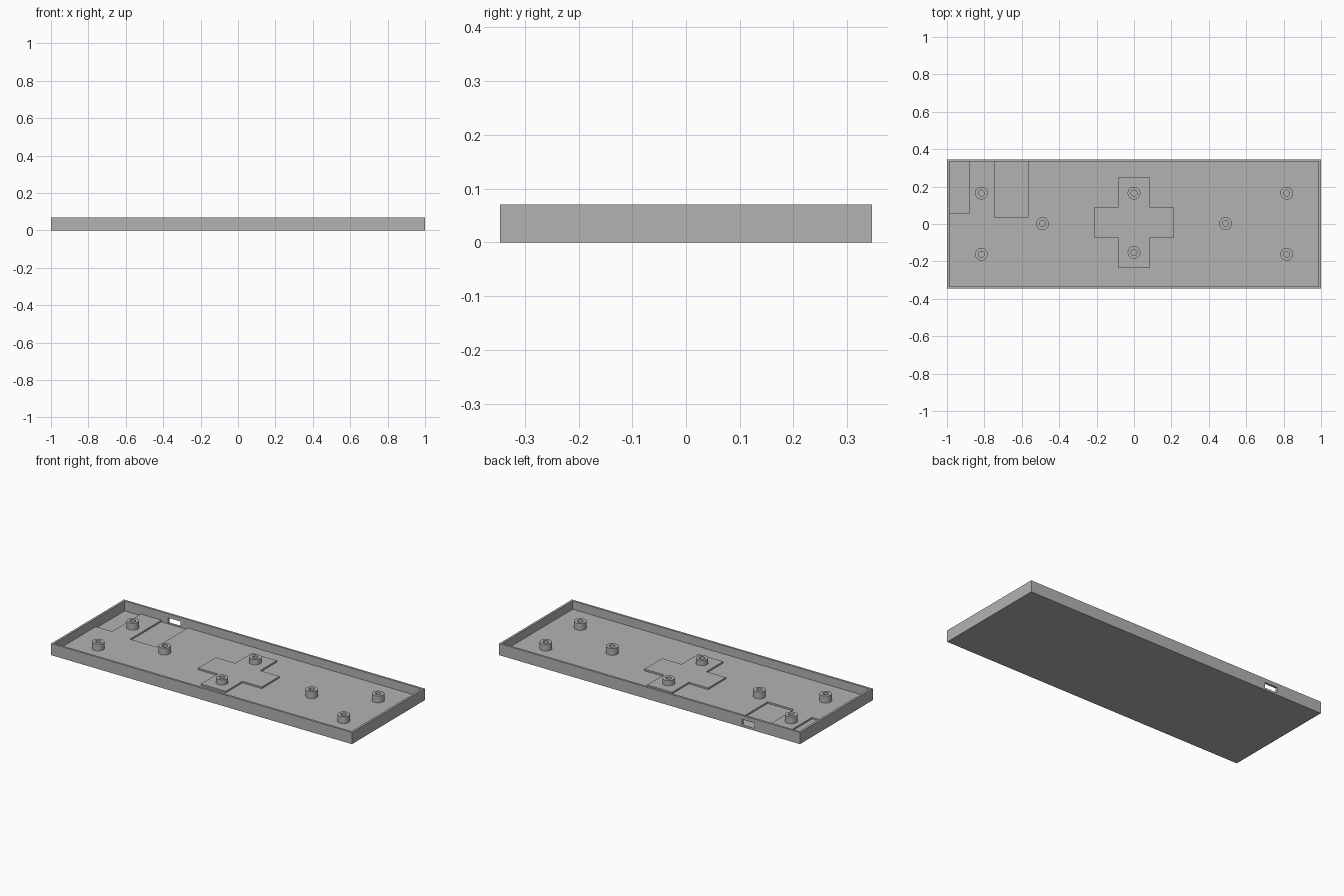
import bpy, bmesh, math

if "Cube" in bpy.data.objects:
    bpy.data.objects.remove(bpy.data.objects["Cube"], do_unlink=True)

grey = bpy.data.materials.new("plain_grey")
grey.use_nodes = True
COLOUR = (0.45, 0.45, 0.45, 1)
grey.diffuse_color = COLOUR
grey.node_tree.nodes["Principled BSDF"].inputs["Base Color"].default_value = COLOUR

HALF_X, HALF_Y, HEIGHT = 1.0, 0.346, 0.07
WALL, FLOOR, RECESS = 0.013, 0.02, 0.01
IN_X, IN_Y = HALF_X - WALL, HALF_Y - WALL
POST_TOP = 0.061


def finish(name, bm):
    bmesh.ops.recalc_face_normals(bm, faces=bm.faces)
    mesh = bpy.data.meshes.new(name)
    bm.to_mesh(mesh)
    bm.free()
    mesh.materials.append(grey)
    obj = bpy.data.objects.new(name, mesh)
    bpy.context.collection.objects.link(obj)
    return obj


def prism(name, outline, z0, z1):
    """Extrude a flat outline from z0 up to z1."""
    bm = bmesh.new()
    face = bm.faces.new([bm.verts.new((x, y, z0)) for x, y in outline])
    top = bmesh.ops.extrude_face_region(bm, geom=[face])["geom"]
    verts = [v for v in top if isinstance(v, bmesh.types.BMVert)]
    bmesh.ops.translate(bm, verts=verts, vec=(0, 0, z1 - z0))
    return finish(name, bm)


def box(name, x0, x1, y0, y1, z0, z1):
    return prism(name, [(x0, y0), (x1, y0), (x1, y1), (x0, y1)], z0, z1)


def select_only(obj):
    bpy.ops.object.select_all(action="DESELECT")
    obj.select_set(True)
    bpy.context.view_layer.objects.active = obj


def cut(target, cutter):
    mod = target.modifiers.new("cut", "BOOLEAN")
    mod.operation = "DIFFERENCE"
    mod.solver = "EXACT"
    mod.object = cutter
    select_only(target)
    bpy.ops.object.modifier_apply(modifier=mod.name)
    bpy.data.objects.remove(cutter, do_unlink=True)


# Open tray with two floor recesses and a port slot through the back wall
tray = box("tray", -HALF_X, HALF_X, -HALF_Y, HALF_Y, 0, HEIGHT)
cut(tray, box("cavity_cutter", -IN_X, IN_X, -IN_Y, IN_Y, FLOOR, 0.2))
cut(tray, box("port_recess_cutter", -0.742, -0.567, 0.034, IN_Y, RECESS, 0.04))
cut(tray, box("corner_recess_cutter", -IN_X, -0.88, 0.06, IN_Y, RECESS, 0.04))
cut(tray, box("port_slot_cutter", -0.697, -0.615, IN_Y - 0.01, 0.4, 0.013, 0.046))

# Raised cross-shaped pad in the middle of the floor
AX, BX = 0.083, 0.212
S, F, N, B = -0.235, -0.076, 0.092, 0.25
prism("cross_pad", [(-AX, S), (AX, S), (AX, F), (BX, F), (BX, N), (AX, N),
                    (AX, B), (-AX, B), (-AX, N), (-BX, N), (-BX, F), (-AX, F)],
      FLOOR - 0.004, FLOOR + 0.01)


# Round screw posts with blind holes
def screw_post(name, x, y, sides=32):
    profile = [(0.034, FLOOR - 0.003), (0.034, POST_TOP),
               (0.016, POST_TOP), (0.016, FLOOR + 0.012)]
    bm = bmesh.new()
    rings = [[bm.verts.new((x + r * math.cos(a), y + r * math.sin(a), z))
              for a in (math.tau * i / sides for i in range(sides))]
             for r, z in profile]
    for low, high in zip(rings, rings[1:]):
        for i in range(sides):
            j = (i + 1) % sides
            bm.faces.new((low[i], low[j], high[j], high[i]))
    bm.faces.new(rings[0])
    bm.faces.new(rings[-1])
    post = finish(name, bm)
    select_only(post)
    bpy.ops.object.shade_smooth_by_angle(angle=math.radians(30))


for side, sx in (("left", 1), ("right", -1)):
    screw_post(f"back_{side}_post", 0.816 * sx, 0.165)
    screw_post(f"front_{side}_post", 0.816 * sx, -0.162)
    screw_post(f"middle_{side}_post", 0.489 * sx, 0.002)
screw_post("back_centre_post", 0, 0.165)
screw_post("front_centre_post", 0, -0.152)
